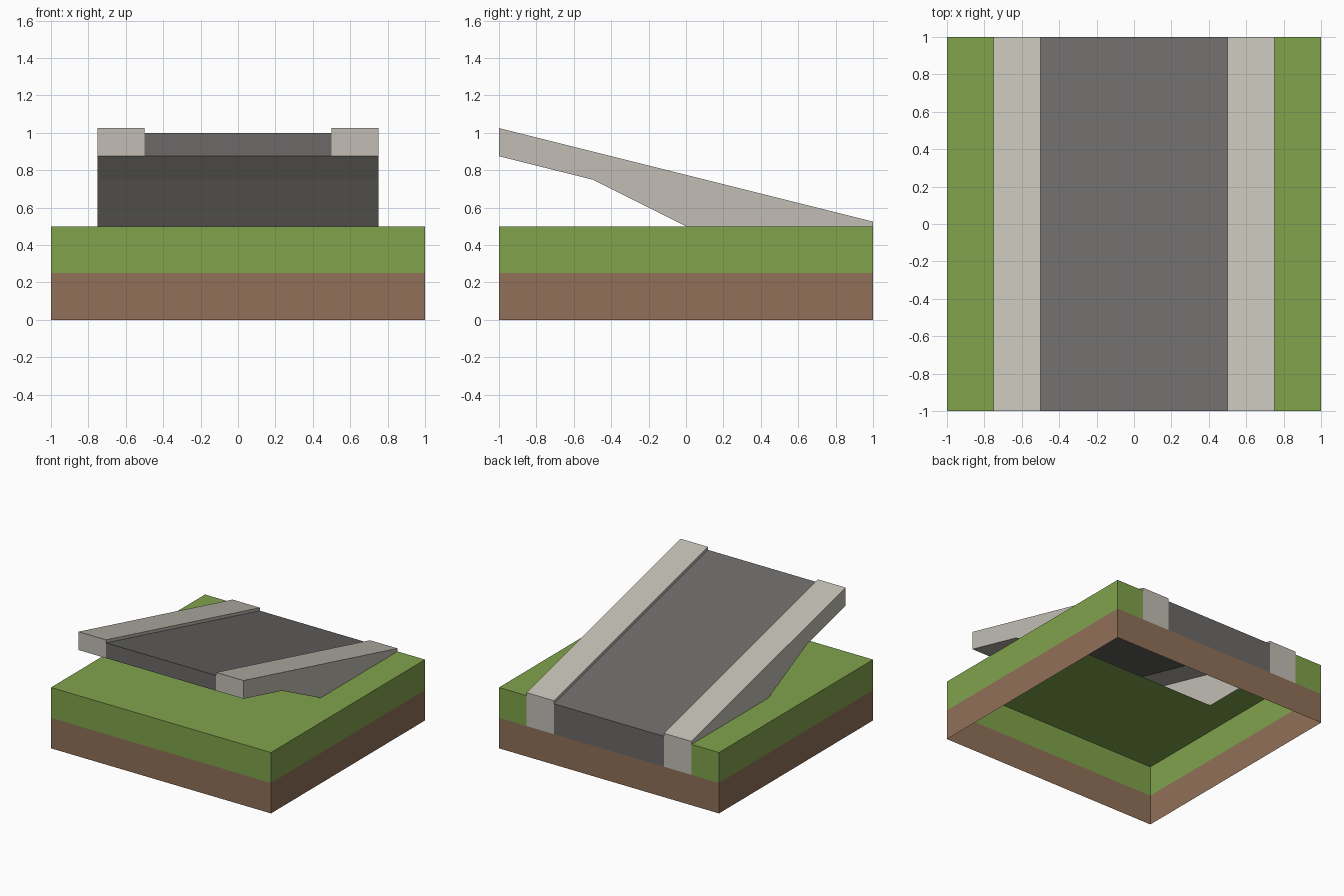
import bpy

if "Cube" in bpy.data.objects:
    bpy.data.objects.remove(bpy.data.objects["Cube"])


def material(name, srgb):
    m = bpy.data.materials.new(name)
    lin = [((c / 255 + 0.055) / 1.055) ** 2.4 for c in srgb]
    m.diffuse_color = (*lin, 1)
    m.use_nodes = True
    m.node_tree.nodes["Principled BSDF"].inputs["Base Color"].default_value = m.diffuse_color
    return m


GRASS = material("grass green", (128, 162, 75))
SOIL = material("soil brown", (144, 112, 88))
CURB = material("curb light grey", (194, 190, 181))
ROAD = material("asphalt grey", (107, 106, 104))


def build(name, faces, mat):
    """Make an object from a list of polygons (lists of points)."""
    verts, index, polys = [], {}, []
    for f in faces:
        poly = []
        for p in f:
            if p not in index:
                index[p] = len(verts)
                verts.append(p)
            poly.append(index[p])
        polys.append(poly)
    me = bpy.data.meshes.new(name)
    me.from_pydata(verts, [], polys)
    me.materials.append(mat)
    ob = bpy.data.objects.new(name, me)
    bpy.context.collection.objects.link(ob)
    return ob


def walls(path, lo, hi):
    """Vertical walls along an xy path running counter-clockwise."""
    return [[(*p, lo), (*q, lo), (*q, hi), (*p, hi)] for p, q in zip(path, path[1:])]


def sweep(profile, x0, x1):
    """Sheet made by stretching a yz profile across x."""
    return [[(x0, *p), (x1, *p), (x1, *q), (x0, *q)] for p, q in zip(profile, profile[1:])]


# Soil band, open underneath
build("soil", walls([(-1, -1), (1, -1), (1, 1), (-1, 1), (-1, -1)], 0, 0.25), SOIL)

# Grass band and top, notched where the ramp meets the ground
rim = [(-0.75, 1), (-1, 1), (-1, -1), (1, -1), (1, 1), (0.75, 1)]
top = [(*p, 0.5) for p in rim + [(0.75, 0), (-0.75, 0)]]
build("grass", walls(rim, 0.25, 0.5) + [top], GRASS)

# Sloping road with front and back ends
build("roadway", sweep([(-1, 0.875), (-1, 1), (1, 0.5), (1, 0.25)], -0.5, 0.5), ROAD)

# Curb with outer side wall and small inner step, mirrored to the left
under = [(0, 0.5), (-0.5, 0.75), (-1, 0.875)]
curb_faces = sweep([(-1, 0.875), (-1, 1.025), (1, 0.525), (1, 0.25)], 0.5, 0.75)
side = [(1, 0.5), (1, 0.525), (-1, 1.025)] + under[::-1]
curb_faces.append([(0.75, *p) for p in side])
curb_faces.append([(0.5, *p) for p in [(-1, 1), (-1, 1.025), (1, 0.525), (1, 0.5)]])
curb = build("curbs", curb_faces, CURB)
curb.modifiers.new("Mirror", "MIRROR").use_axis[0] = True

# Underside of the overhanging ramp
build("ramp_underside", sweep(under, -0.75, 0.75), CURB)
